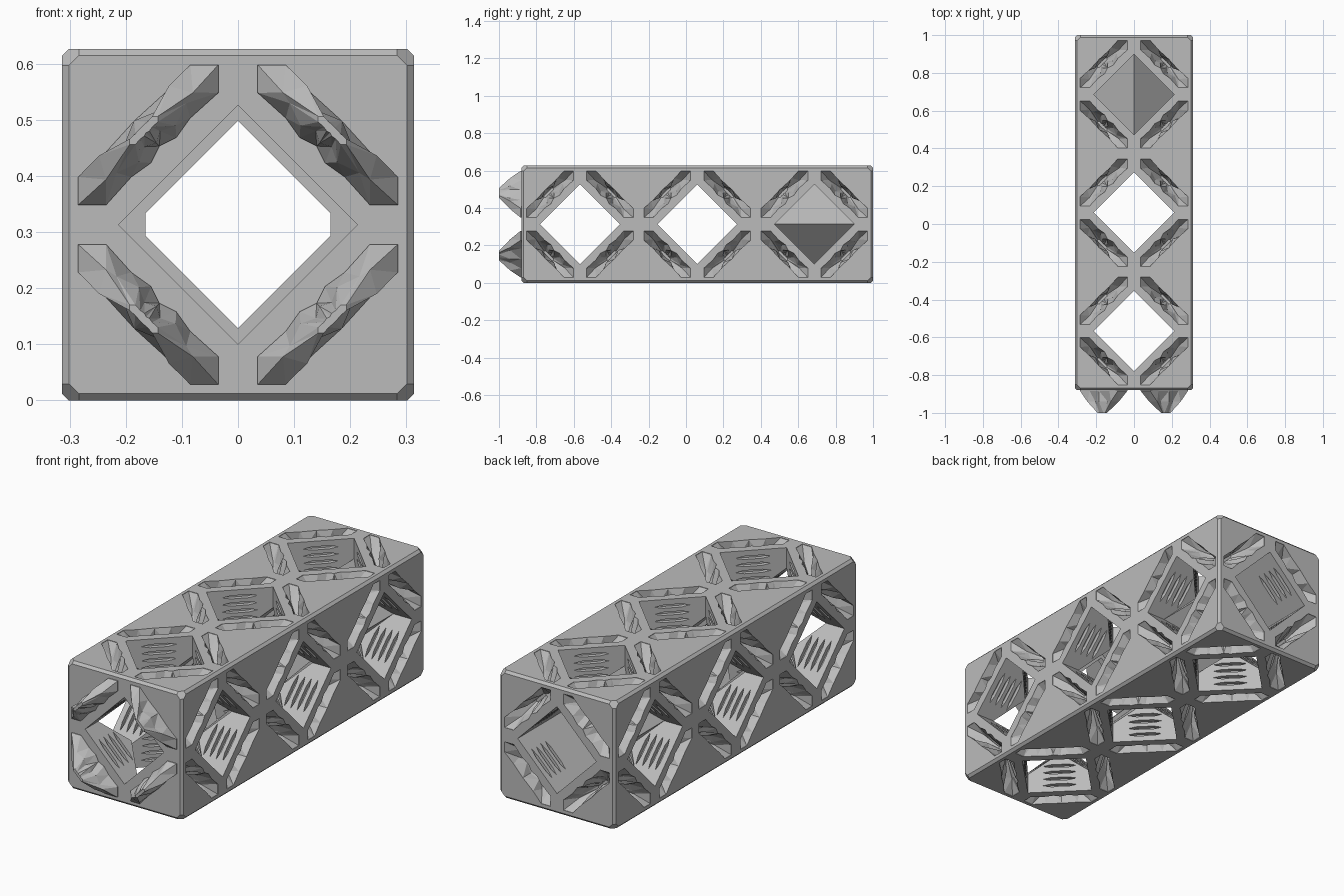
import bpy, bmesh
from math import pi
from mathutils import Matrix, Vector

old = bpy.data.objects.get("Cube")
if old:
    bpy.data.objects.remove(old, do_unlink=True)

H = 0.3133                      # half of one cubic cell
LENGTH = 6 * H
MID = Vector((0, 0.06, H))      # middle of the beam
CELLS = [MID + Vector((0, k * 2 * H, 0)) for k in (-1, 0, 1)]
R = 0.213                       # diamond hole radius

grey = bpy.data.materials.new("light grey")
grey.use_nodes = True
grey.diffuse_color = (0.5, 0.5, 0.5, 1)
grey.node_tree.nodes["Principled BSDF"].inputs["Base Color"].default_value = (0.5, 0.5, 0.5, 1)


def finish(bm, name):
    bmesh.ops.recalc_face_normals(bm, faces=bm.faces[:])
    mesh = bpy.data.meshes.new(name)
    bm.to_mesh(mesh)
    bm.free()
    mesh.materials.append(grey)
    obj = bpy.data.objects.new(name, mesh)
    bpy.context.scene.collection.objects.link(obj)
    return obj


def loft(bm, rings, matrix):
    """Skin a stack of equal rings and cap both ends."""
    loops = [[bm.verts.new(matrix @ Vector(p)) for p in ring] for ring in rings]
    n = len(loops[0])
    faces = [bm.faces.new(loops[0]), bm.faces.new(loops[-1])]
    for a, b in zip(loops, loops[1:]):
        for i in range(n):
            j = (i + 1) % n
            faces.append(bm.faces.new((a[i], a[j], b[j], b[i])))
    bmesh.ops.triangulate(bm, faces=faces)


def prism(bm, outline, start, end, matrix):
    loft(bm, [[(u, v, w) for u, v in outline] for w in (start, end)], matrix)


def facing(centre, normal, distance=H):
    """Frame on a cell face, with local z pointing out of it."""
    normal = Vector(normal)
    turn = normal.to_track_quat('Z', 'Y').to_matrix().to_4x4()
    return Matrix.Translation(centre + normal * distance) @ turn


def quarters(matrix):
    return [matrix @ Matrix.Rotation(k * pi / 2, 4, 'Z') for k in range(4)]


# Wavy connector outline, symmetric about the diagonal
outer = [(.035, .285), (.085, .285), (.13, .235), (.185, .185)]
inner = [(.035, .235), (.085, .19), (.11, .155), (.14, .14)]


def swap(points):
    return [(v, u) for u, v in points]


outline = outer + swap(outer[-2::-1]) + swap(inner) + inner[-2::-1]


def connector_ring(scale, w, wave=0.0):
    c = 0.17
    ring = []
    for i, (u, v) in enumerate(outline):
        d = wave if i % 2 else -wave
        ring.append((c + (u - c) * scale + d, c + (v - c) * scale + d, w))
    return ring


# Beam with chamfered edges and cut corners
bm = bmesh.new()
bmesh.ops.create_cube(bm, size=1)
bmesh.ops.scale(bm, vec=(2 * H, LENGTH, 2 * H), verts=bm.verts[:])
bmesh.ops.translate(bm, vec=MID, verts=bm.verts[:])
bmesh.ops.bevel(bm, geom=bm.edges[:], offset=0.012, segments=1, affect='EDGES')
for sx in (-1, 1):
    for sy in (-1, 1):
        for sz in (-1, 1):
            corner = MID + Vector((sx * H, sy * LENGTH / 2, sz * H))
            normal = Vector((sx, sy, sz)).normalized()
            cut = bmesh.ops.bisect_plane(
                bm, geom=bm.verts[:] + bm.edges[:] + bm.faces[:],
                plane_co=corner - normal * 0.024, plane_no=normal, clear_outer=True)
            rim = [e for e in cut["geom_cut"] if isinstance(e, bmesh.types.BMEdge)]
            bmesh.ops.holes_fill(bm, edges=rim)
beam = finish(bm, "beam")

# Diamond holes through every cell along each axis
diamond = [(R, 0), (0, R), (-R, 0), (0, -R)]
cutters = []
for name, axis in (("side_holes", (1, 0, 0)), ("top_holes", (0, 0, 1))):
    bm = bmesh.new()
    for cell in CELLS:
        prism(bm, diamond, -0.35, 0.35, facing(cell, axis, 0))
    cutters.append(finish(bm, name))

# Lengthwise holes, with narrower openings between cells
bm = bmesh.new()
for k, cell in zip((-1, 0, 1), CELLS):
    start = -0.35 if k == -1 else -0.3
    end = 0.35 if k == 1 else 0.3
    turn = Matrix.Translation(cell) @ Matrix.Rotation(-pi / 2, 4, 'X')
    prism(bm, diamond, start, end, turn)
cutters.append(finish(bm, "lengthwise_holes"))

bm = bmesh.new()
narrow = [(.165, .02), (0, .185), (-.165, .02), (-.165, -.02), (0, -.185), (.165, -.02)]
prism(bm, narrow, -1.1, 1.1, Matrix.Translation(MID) @ Matrix.Rotation(-pi / 2, 4, 'X'))
cutters.append(finish(bm, "narrow_bore"))

# Tapered wavy sockets on all outside faces but the front
sides = [(1, 0, 0), (-1, 0, 0), (0, 0, 1), (0, 0, -1)]
faces = [(cell, n) for cell in CELLS for n in sides] + [(CELLS[2], (0, 1, 0))]
socket = [connector_ring(1, 0.012), connector_ring(1, -0.002),
          connector_ring(0.62, -0.06, 0.006), connector_ring(0.2, -0.118)]
bm = bmesh.new()
for cell, normal in faces:
    for m in quarters(facing(cell, normal)):
        loft(bm, socket, m)
cutters.append(finish(bm, "sockets"))

# Rows of lens-shaped slots in the hole walls
lens = [(-.08, 0), (-.04, -.008), (.04, -.008), (.08, 0), (.04, .008), (-.04, .008)]
bm = bmesh.new()
for cell, normal in faces + [(CELLS[0], (0, -1, 0))]:
    for m in quarters(facing(cell, normal)):
        wall = m @ Matrix.Rotation(pi / 4, 4, 'Z') @ Matrix.Translation((R / 2 ** 0.5, 0, 0))
        for k in range(4):
            depth = -0.035 * (k + 1)
            rings = [[(n, t, depth + w) for t, w in lens] for n in (-0.012, 0.02)]
            loft(bm, rings, wall)
cutters.append(finish(bm, "wall_slots"))

# Cut the beam, then drop the cutters
for cutter in cutters:
    cutter.hide_render = True
    mod = beam.modifiers.new(cutter.name, 'BOOLEAN')
    mod.operation = 'DIFFERENCE'
    mod.solver = 'EXACT'
    mod.object = cutter
bpy.context.view_layer.update()
result = beam.evaluated_get(bpy.context.evaluated_depsgraph_get())
mesh = bpy.data.meshes.new_from_object(result)
beam.modifiers.clear()
beam.data = mesh
for cutter in cutters:
    bpy.data.objects.remove(cutter, do_unlink=True)

# Matching pegs standing out of the front
peg = [connector_ring(1, -0.004), connector_ring(1, 0.004),
       connector_ring(0.62, 0.06, 0.006), connector_ring(0.2, 0.12)]
for i, m in enumerate(quarters(facing(CELLS[0], (0, -1, 0)))):
    bm = bmesh.new()
    loft(bm, peg, m)
    finish(bm, f"front_peg_{i + 1}")
